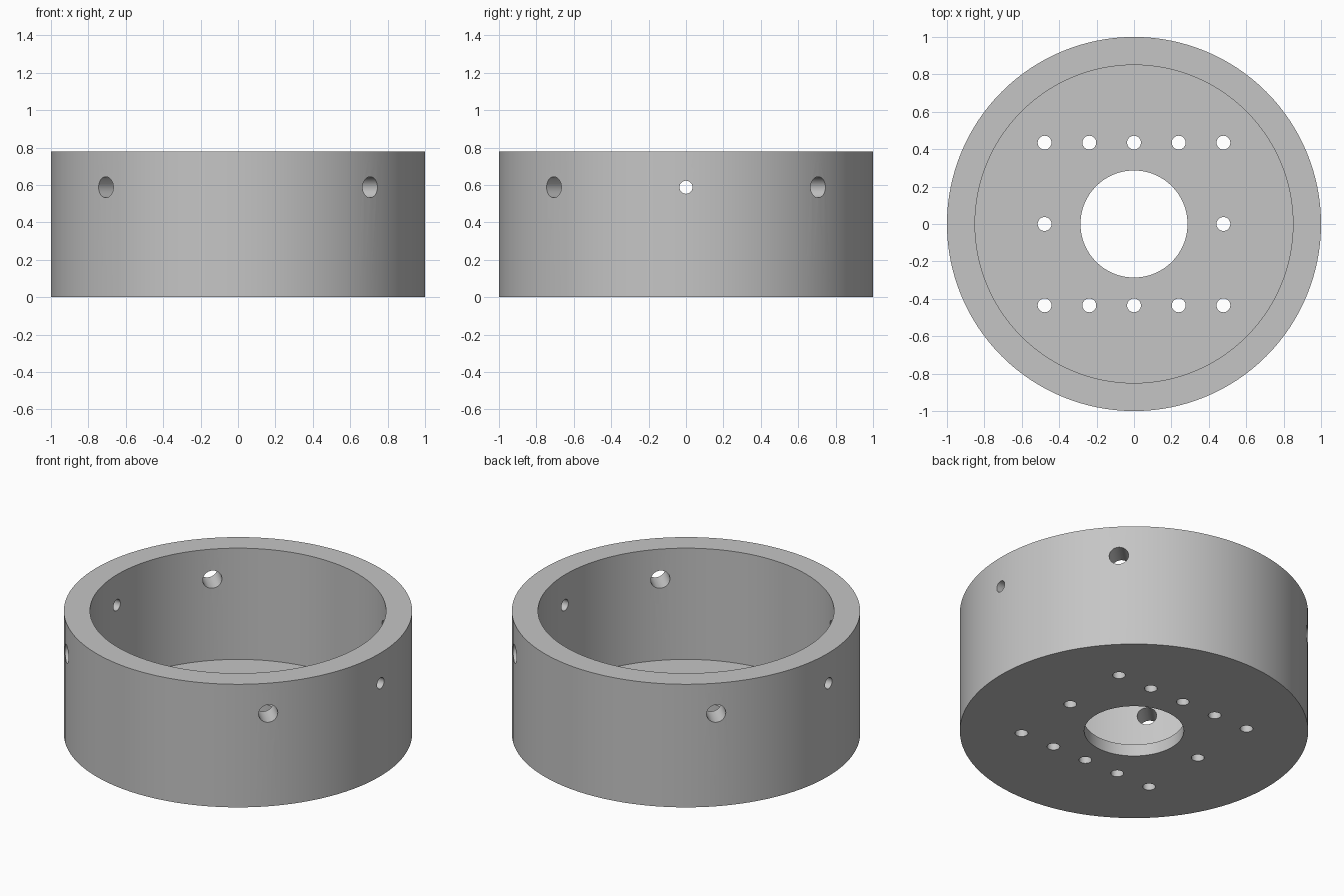
import bpy
import bmesh
import math
from mathutils import Matrix, Vector

cube = bpy.data.objects.get("Cube")
if cube:
    bpy.data.objects.remove(cube, do_unlink=True)

HEIGHT, FLOOR = 0.78, 0.075
OUTER, INNER, BORE = 1.0, 0.85, 0.286
WALL_HOLE_Z = 0.588

grey = bpy.data.materials.new("plain_grey")
grey.use_nodes = True
colour = (0.56, 0.56, 0.56, 1)
grey.diffuse_color = colour
grey.node_tree.nodes["Principled BSDF"].inputs["Base Color"].default_value = colour


def make_object(name, bm):
    bmesh.ops.recalc_face_normals(bm, faces=bm.faces)
    mesh = bpy.data.meshes.new(name)
    bm.to_mesh(mesh)
    bm.free()
    mesh.materials.append(grey)
    obj = bpy.data.objects.new(name, mesh)
    bpy.context.collection.objects.link(obj)
    return obj


def add_drill(bm, centre, direction, radius, depth):
    turn = Vector(direction).to_track_quat("Z", "Y").to_matrix().to_4x4()
    bmesh.ops.create_cone(bm, cap_ends=True, segments=32, radius1=radius,
                          radius2=radius, depth=depth,
                          matrix=Matrix.Translation(centre) @ turn)


# Cup body: floor with a central bore and a thick wall, turned in one piece
profile = [(BORE, 0), (OUTER, 0), (OUTER, HEIGHT),
           (INNER, HEIGHT), (INNER, FLOOR), (BORE, FLOOR)]
bm = bmesh.new()
verts = [bm.verts.new((r, 0, z)) for r, z in profile]
edges = [bm.edges.new((v, verts[i - 1])) for i, v in enumerate(verts)]
bmesh.ops.spin(bm, geom=verts + edges, axis=(0, 0, 1), cent=(0, 0, 0),
               angle=math.tau, steps=128, use_merge=False)
bmesh.ops.remove_doubles(bm, verts=bm.verts, dist=0.0001)
body = make_object("ring_housing", bm)

# Drills for the floor: two rows of five and one hole on each side
bm = bmesh.new()
spots = [(i * 0.239, side * 0.435) for i in range(-2, 3) for side in (-1, 1)]
spots += [(-0.478, 0), (0.478, 0)]
for x, y in spots:
    add_drill(bm, (x, y, FLOOR / 2), (0, 0, 1), 0.037, 0.3)

# Drills for the wall: large on the diagonals, small on the left and right
wall_holes = [(a, 0.056) for a in (45, 135, 225, 315)] + [(0, 0.035), (180, 0.035)]
for angle, radius in wall_holes:
    a = math.radians(angle)
    out = Vector((math.cos(a), math.sin(a), 0))
    centre = out * (OUTER + INNER) / 2 + Vector((0, 0, WALL_HOLE_Z))
    add_drill(bm, centre, out, radius, 0.4)
drills = make_object("drill_cutters", bm)
drills.hide_render = True

# Cut the holes, then smooth the round walls
cut = body.modifiers.new("holes", "BOOLEAN")
cut.operation = "DIFFERENCE"
cut.solver = "EXACT"
cut.object = drills
for obj in bpy.context.selected_objects:
    obj.select_set(False)
body.select_set(True)
bpy.context.view_layer.objects.active = body
bpy.ops.object.modifier_apply(modifier=cut.name)
bpy.data.objects.remove(drills, do_unlink=True)
bpy.ops.object.shade_smooth_by_angle(angle=math.radians(30))
